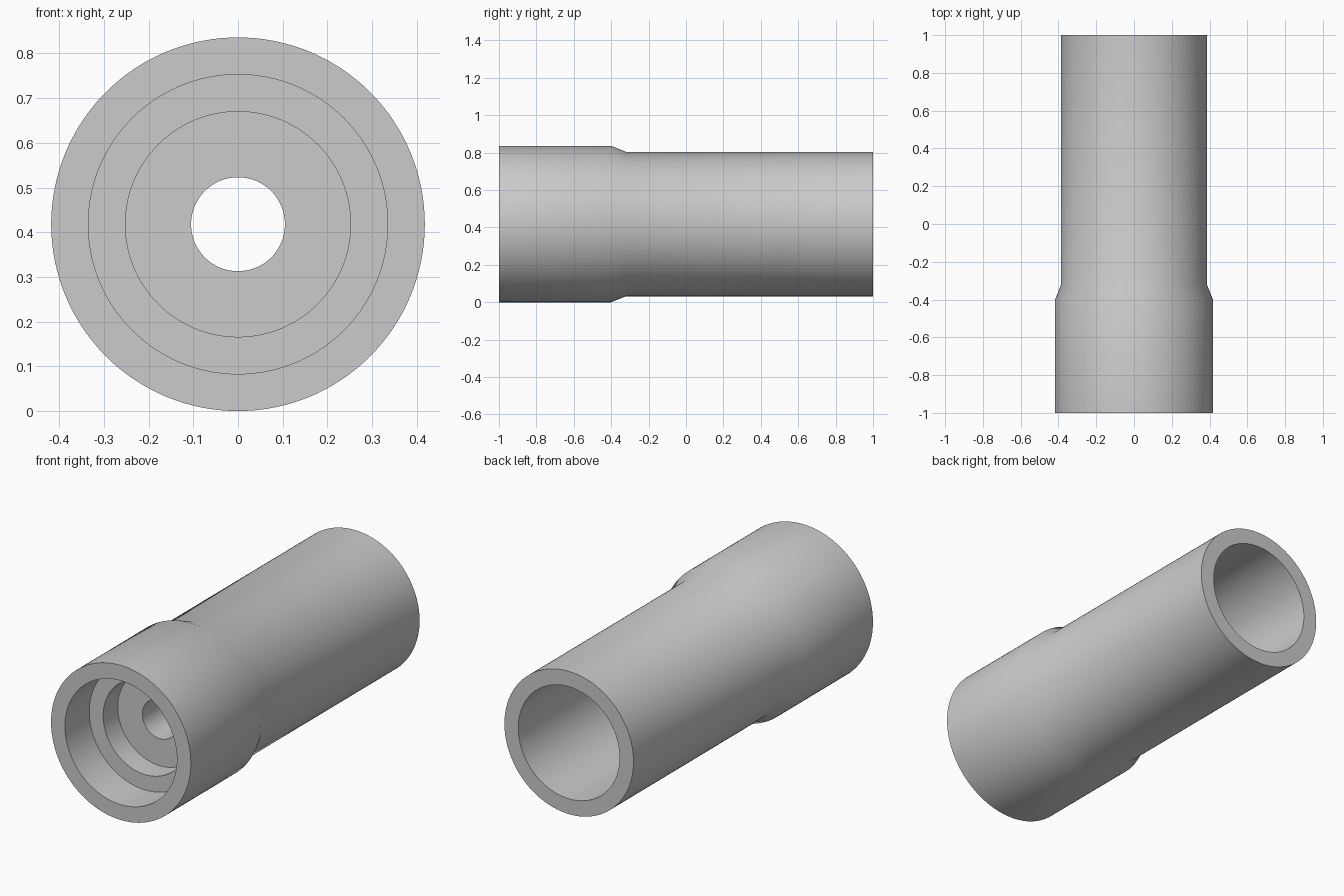
import bpy
import bmesh
import math
from mathutils import Matrix, Vector

default = bpy.data.objects.get("Cube")
if default:
    bpy.data.objects.remove(default, do_unlink=True)

# Single plain grey
GREY = (0.6, 0.6, 0.6, 1.0)
grey = bpy.data.materials.new("plain grey")
grey.use_nodes = True
grey.diffuse_color = GREY
grey.node_tree.nodes["Principled BSDF"].inputs["Base Color"].default_value = GREY

SEGMENTS = 128
R_COLLAR = 0.418

# Closed section of the wall as (radius, y)
profile = [
    # outside: collar, taper, tube
    (R_COLLAR, -1.0), (R_COLLAR, -0.4), (0.386, -0.32), (0.386, 1.0),
    # rear bore and its floor
    (0.303, 1.0), (0.303, -0.5),
    # small through hole
    (0.105, -0.5), (0.105, -0.667),
    # stepped front socket
    (0.252, -0.667), (0.252, -0.792), (0.335, -0.792), (0.335, -1.0),
]

# Spin the section around the y axis
bm = bmesh.new()
verts = [bm.verts.new((r, y, 0)) for r, y in profile]
edges = [bm.edges.new((verts[i - 1], v)) for i, v in enumerate(verts)]
bmesh.ops.spin(bm, geom=verts + edges, cent=(0, 0, 0), axis=(0, 1, 0),
               angle=math.tau, steps=SEGMENTS, use_merge=True)
bmesh.ops.remove_doubles(bm, verts=bm.verts, dist=0.0001)
bmesh.ops.recalc_face_normals(bm, faces=bm.faces)
bmesh.ops.transform(bm, matrix=Matrix.Translation(Vector((0, 0, R_COLLAR))),
                    verts=bm.verts)

mesh = bpy.data.meshes.new("stepped_sleeve")
bm.to_mesh(mesh)
bm.free()
mesh.materials.append(grey)
sleeve = bpy.data.objects.new("stepped_sleeve", mesh)
bpy.context.collection.objects.link(sleeve)

# Smooth walls, crisp rims
bpy.ops.object.select_all(action="DESELECT")
sleeve.select_set(True)
bpy.context.view_layer.objects.active = sleeve
bpy.ops.object.shade_smooth_by_angle(angle=math.radians(30))
